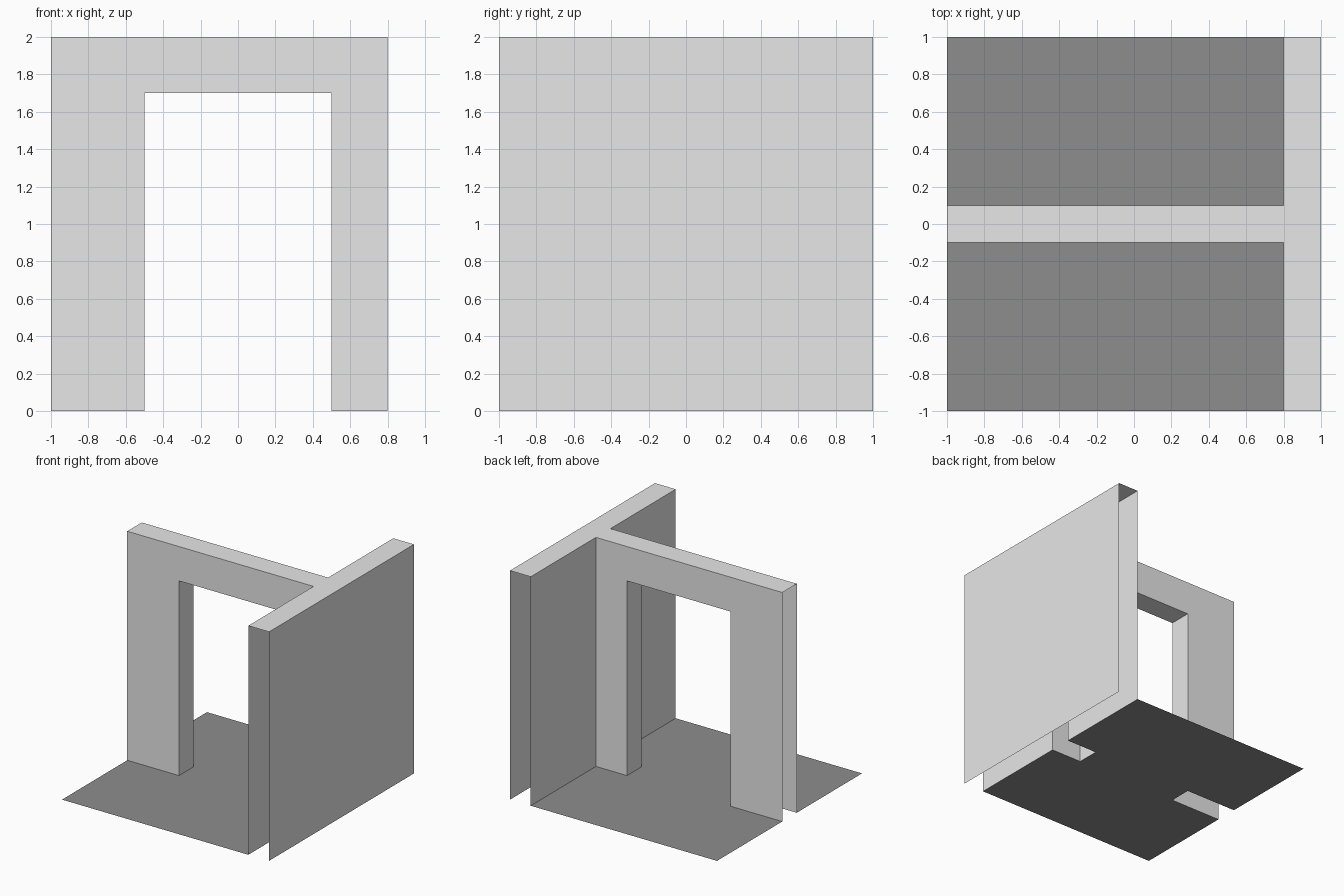
import bpy, bmesh

if "Cube" in bpy.data.objects:
    bpy.data.objects.remove(bpy.data.objects["Cube"])


def material(name, v):
    m = bpy.data.materials.new(name)
    m.diffuse_color = (v, v, v, 1)
    m.use_nodes = True
    m.node_tree.nodes["Principled BSDF"].inputs["Base Color"].default_value = m.diffuse_color
    return m


def make(name, faces, mat):
    """Open shell from a list of polygons, shared corners welded."""
    bm = bmesh.new()
    for pts in faces:
        bm.faces.new([bm.verts.new(p) for p in pts])
    bmesh.ops.remove_doubles(bm, verts=bm.verts, dist=1e-4)
    me = bpy.data.meshes.new(name)
    bm.to_mesh(me)
    bm.free()
    me.materials.append(mat)
    ob = bpy.data.objects.new(name, me)
    bpy.context.collection.objects.link(ob)
    return ob


wall_mat = material("light grey wall", 0.8)
floor_mat = material("dark grey floor", 0.27)

T = 0.1               # half thickness of the doorway wall
L, IN, OUT = -1, 0.8, 1   # left end, inner and outer face of the side wall
D, DH, H = 0.5, 1.7, 2    # door half width, door height, wall height

# Doorway wall: two arch-shaped skins plus the door lining and top,
# hollow and open at the bottom and both ends
arch = [(L, 0), (-D, 0), (-D, DH), (D, DH), (D, 0), (IN, 0), (IN, H), (L, H)]
faces = [[(x, -T, z) for x, z in arch],
         [(x, T, z) for x, z in reversed(arch)]]
for i in (1, 2, 3, 6):
    (x0, z0), (x1, z1) = arch[i], arch[i + 1]
    faces.append([(x0, -T, z0), (x0, T, z0), (x1, T, z1), (x1, -T, z1)])
make("doorway_wall", faces, wall_mat)

# Side wall: outer skin, top, and inner skin split where the doorway wall joins
faces = [[(OUT, -1, 0), (OUT, 1, 0), (OUT, 1, H), (OUT, -1, H)],
         [(IN, -1, H), (OUT, -1, H), (OUT, 1, H), (IN, 1, H)]]
for y0, y1 in ((-1, -T), (T, 1)):
    faces.append([(IN, y1, 0), (IN, y0, 0), (IN, y0, H), (IN, y1, H)])
make("side_wall", faces, wall_mat)

# Floor sheet, notched where the hollow wall legs stand
outline = [(L, -1), (IN, -1), (IN, -T), (D, -T), (D, T), (IN, T),
           (IN, 1), (L, 1), (L, T), (-D, T), (-D, -T), (L, -T)]
make("floor", [[(x, y, 0) for x, y in outline]], floor_mat)
